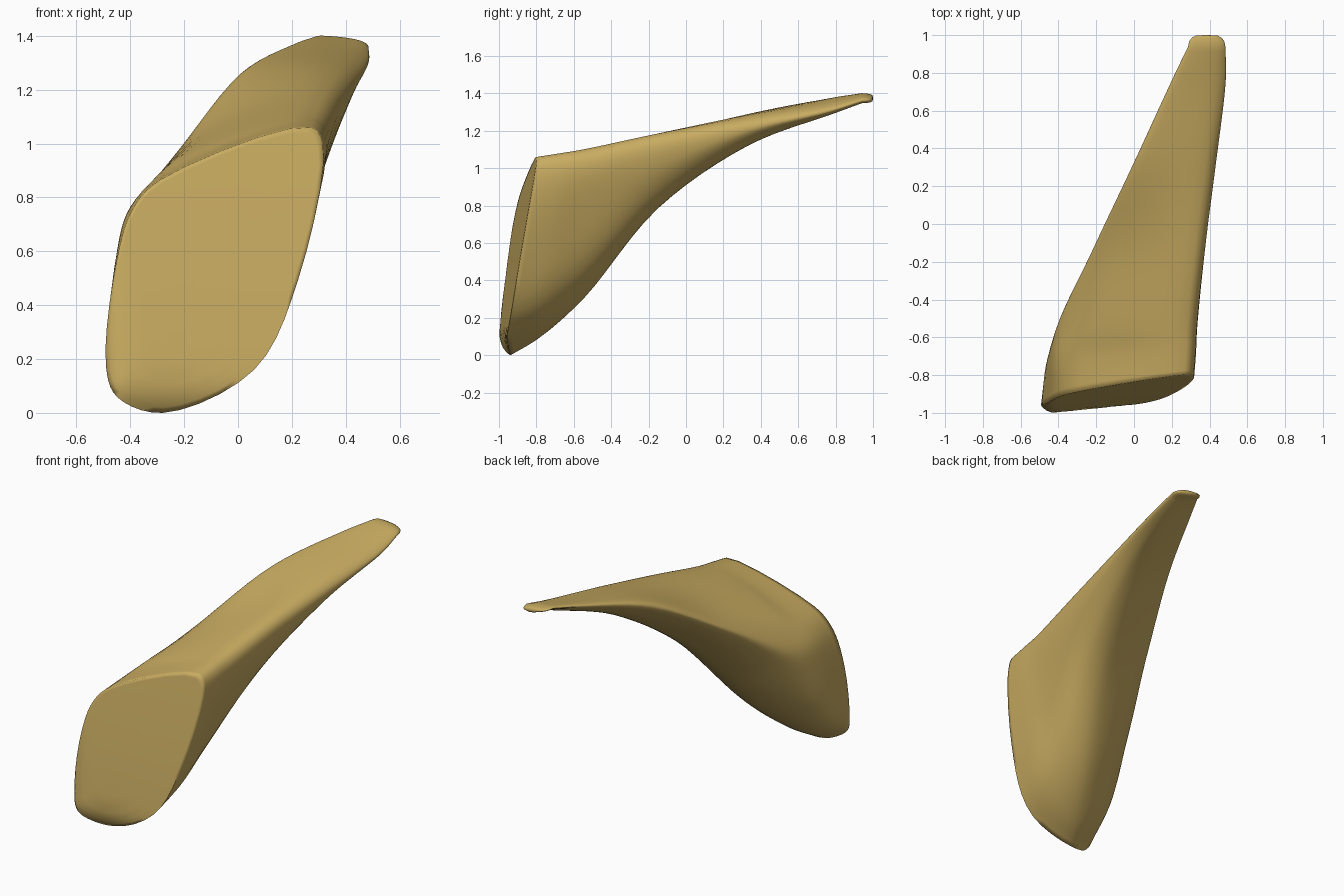
import bpy, bmesh
from mathutils import Vector

if "Cube" in bpy.data.objects:
    bpy.data.objects.remove(bpy.data.objects["Cube"])

# Cross-sections: depth y, then (x, z) clockwise from the top-left edge
SECTIONS = [
    (None, [(-.39, .76), (-.29, .865), (.27, 1.06), (.315, 1.0), (.225, .5),
            (.06, .16), (-.28, .0), (-.45, .06), (-.49, .17), (-.45, .57)]),
    (-.80, [(-.40, .765), (-.27, .89), (.275, 1.08), (.325, 1.02), (.25, .62),
            (.09, .25), (-.19, .09), (-.36, .14), (-.455, .28), (-.445, .62)]),
    (-.55, [(-.365, .80), (-.22, .945), (.28, 1.10), (.332, 1.04), (.27, .75),
            (.12, .42), (-.08, .30), (-.25, .36), (-.375, .52), (-.41, .69)]),
    (-.15, [(-.205, .995), (-.06, 1.09), (.32, 1.185), (.37, 1.14), (.345, .98),
            (.24, .83), (.12, .785), (-.02, .82), (-.15, .88), (-.225, .955)]),
    (.33, [(.01, 1.26), (.1, 1.283), (.38, 1.275), (.43, 1.235), (.43, 1.19),
           (.36, 1.13), (.28, 1.12), (.17, 1.145), (.07, 1.19), (.003, 1.235)]),
    (.77, [(.21, 1.37), (.27, 1.373), (.44, 1.345), (.485, 1.315), (.483, 1.30),
           (.43, 1.285), (.36, 1.295), (.29, 1.32), (.24, 1.34), (.205, 1.36)]),
]
# The section near the tip is the last one shrunk
SECTIONS.append((.94, [(.385 + (x - .345) * .7, 1.373 + (z - 1.328) * .6)
                       for x, z in SECTIONS[-1][1]]))


def front_y(x, z):
    """Depth of the bowed front face, curling back at the bottom and left rim."""
    curl = .055 * max(0, 1 - z / .13) ** 2
    rim = .045 * max(0, (-.42 - x) / .07) ** 2 * max(0, 1 - z)
    return -.965 + .1 * x + .13 * max(0, z) ** 1.3 + curl + rim


def spline(pts, steps, closed):
    """Centripetal Catmull-Rom curve through the points."""
    n = len(pts)
    out = []
    for i in range(n if closed else n - 1):
        if closed:
            p = [pts[(i + k) % n] for k in (-1, 0, 1, 2)]
        else:
            a, b = pts[i], pts[i + 1]
            p = [pts[i - 1] if i else a * 2 - b, a, b,
                 pts[i + 2] if i + 2 < n else b * 2 - a]
        t = [0]
        for k in range(3):
            t.append(t[-1] + max((p[k + 1] - p[k]).length, 1e-4) ** .5)
        for s in range(steps):
            u = t[1] + (t[2] - t[1]) * s / steps

            def mix(a, b, i0, i1):
                return a * ((t[i1] - u) / (t[i1] - t[i0])) + b * ((u - t[i0]) / (t[i1] - t[i0]))
            a1, a2, a3 = (mix(p[k], p[k + 1], k, k + 1) for k in range(3))
            out.append(mix(mix(a1, a2, 0, 2), mix(a2, a3, 1, 3), 1, 2))
    return out if closed else out + [pts[-1]]


# Smooth each section, then run a rail through matching points
rings = []
for y, pts in SECTIONS:
    ring = spline([Vector((x, 0, z)) for x, z in pts], 5, True)
    for p in ring:
        # the second section leans back like the front face
        p.y = front_y(p.x, p.z) if y is None else y + (.12 * p.z if y < -.7 else 0)
    rings.append(ring)
rails = [spline([r[j] for r in rings], 6, False) for j in range(len(rings[0]))]
body = [list(r) for r in zip(*rails)]


def scaled(ring, s, y=None):
    c = sum(ring, Vector()) / len(ring)
    out = []
    for p in ring:
        q = c + (p - c) * s
        q.y = front_y(q.x, q.z) if y is None else y
        out.append(q)
    return out


# Bowed front face and rounded tip as shrinking rings
front = [scaled(body[0], s) for s in (.05, .3, .6, .8, .9, .96)]
tip = [scaled(body[-1], s, y) for s, y in ((.95, .965), (.82, .985), (.6, .997), (.1, 1.0))]

bm = bmesh.new()
loops = [[bm.verts.new(p) for p in r] for r in front + body + tip]
n = len(loops[0])
for a, b in zip(loops, loops[1:]):
    for j in range(n):
        bm.faces.new((a[j], a[(j + 1) % n], b[(j + 1) % n], b[j]))
bm.faces.new(loops[0])
bm.faces.new(loops[-1])
bmesh.ops.recalc_face_normals(bm, faces=bm.faces)
low = min(v.co.z for v in bm.verts)
bmesh.ops.translate(bm, verts=bm.verts, vec=(0, 0, -low))
mesh = bpy.data.meshes.new("tapered_wedge")
bm.to_mesh(mesh)
bm.free()
wedge = bpy.data.objects.new("tapered_wedge", mesh)
bpy.context.collection.objects.link(wedge)

# Ochre material
mat = bpy.data.materials.new("ochre")
mat.diffuse_color = (.58, .41, .12, 1)
mat.use_nodes = True
mat.node_tree.nodes["Principled BSDF"].inputs["Base Color"].default_value = mat.diffuse_color
mesh.materials.append(mat)

bpy.context.view_layer.objects.active = wedge
wedge.select_set(True)
bpy.ops.object.shade_smooth_by_angle(angle=1.6)
